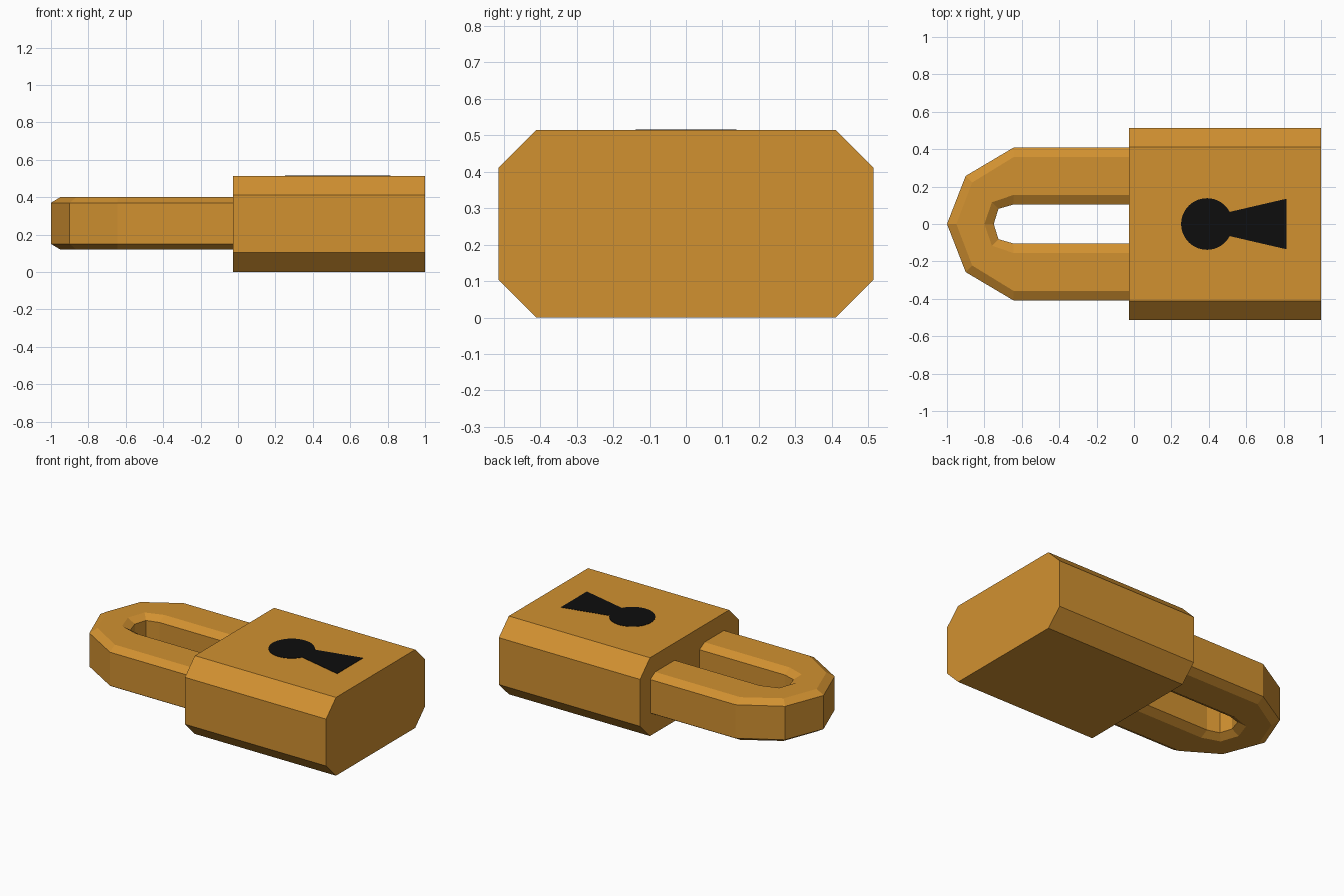
import bpy, math

if "Cube" in bpy.data.objects:
    bpy.data.objects.remove(bpy.data.objects["Cube"])


def material(name, rgb):
    m = bpy.data.materials.new(name)
    m.diffuse_color = (*rgb, 1.0)
    m.use_nodes = True
    m.node_tree.nodes["Principled BSDF"].inputs["Base Color"].default_value = m.diffuse_color
    return m


def loft(name, rings, mat):
    """Skin closed rings of equal length and cap both ends."""
    n = len(rings[0])
    verts = [p for ring in rings for p in ring]
    faces = [(r * n + i, r * n + (i + 1) % n, (r + 1) * n + (i + 1) % n, (r + 1) * n + i)
             for r in range(len(rings) - 1) for i in range(n)]
    last = (len(rings) - 1) * n
    faces += [tuple(reversed(range(n))), tuple(range(last, last + n))]
    mesh = bpy.data.meshes.new(name)
    mesh.from_pydata(verts, [], faces)
    mesh.materials.append(mat)
    obj = bpy.data.objects.new(name, mesh)
    bpy.context.collection.objects.link(obj)
    return obj


brass = material("brass", (0.64, 0.283, 0.03))
black = material("keyhole black", (0.004, 0.004, 0.004))

# Lock body: octagonal profile extruded along x
W, H, C = 0.514, 0.514, 0.103
profile = [(-W + C, 0), (W - C, 0), (W, C), (W, H - C),
           (W - C, H), (-W + C, H), (-W, H - C), (-W, C)]
loft("lock_body", [[(x, y, z) for y, z in profile] for x in (-0.026, 1.0)], brass)

# Shackle: chamfered section; each station gives
# outer side, outer rim, inner rim, inner side as (x, y)
half = [
    [(-0.02, 0.408), (-0.02, 0.357), (-0.02, 0.155), (-0.02, 0.104)],
    [(-0.645, 0.408), (-0.645, 0.357), (-0.645, 0.155), (-0.645, 0.104)],
    [(-0.9, 0.257), (-0.865, 0.222), (-0.76, 0.116), (-0.725, 0.081)],
]
tip = [(-1.0, 0), (-0.95, 0), (-0.80, 0), (-0.75, 0)]
stations = half + [tip] + [[(x, -y) for x, y in s] for s in reversed(half)]
Z0, Z1, Z2, Z3 = 0.12, 0.15, 0.37, 0.40
rings = []
for a, b, c, d in stations:
    rings.append([(*a, Z1), (*a, Z2), (*b, Z3), (*c, Z3),
                  (*d, Z2), (*d, Z1), (*c, Z0), (*b, Z0)])
loft("shackle", rings, brass)

# Keyhole: round hole with a flared slot, as a thin plate on the top face
R, CX, N = 0.138, 0.39, 40
start = math.radians(28)
outline = []
for i in range(N + 1):
    t = start + (2 * math.pi - 2 * start) * i / N
    outline.append((CX + R * math.cos(t), R * math.sin(t)))
outline += [(0.815, -0.135), (0.815, 0.135)]
loft("keyhole", [[(x, y, z) for x, y in outline] for z in (H - 0.002, H + 0.002)], black)

# Consistent outward normals
for obj in bpy.context.collection.objects:
    bpy.context.view_layer.objects.active = obj
    bpy.ops.object.mode_set(mode='EDIT')
    bpy.ops.mesh.select_all(action='SELECT')
    bpy.ops.mesh.normals_make_consistent(inside=False)
    bpy.ops.object.mode_set(mode='OBJECT')
